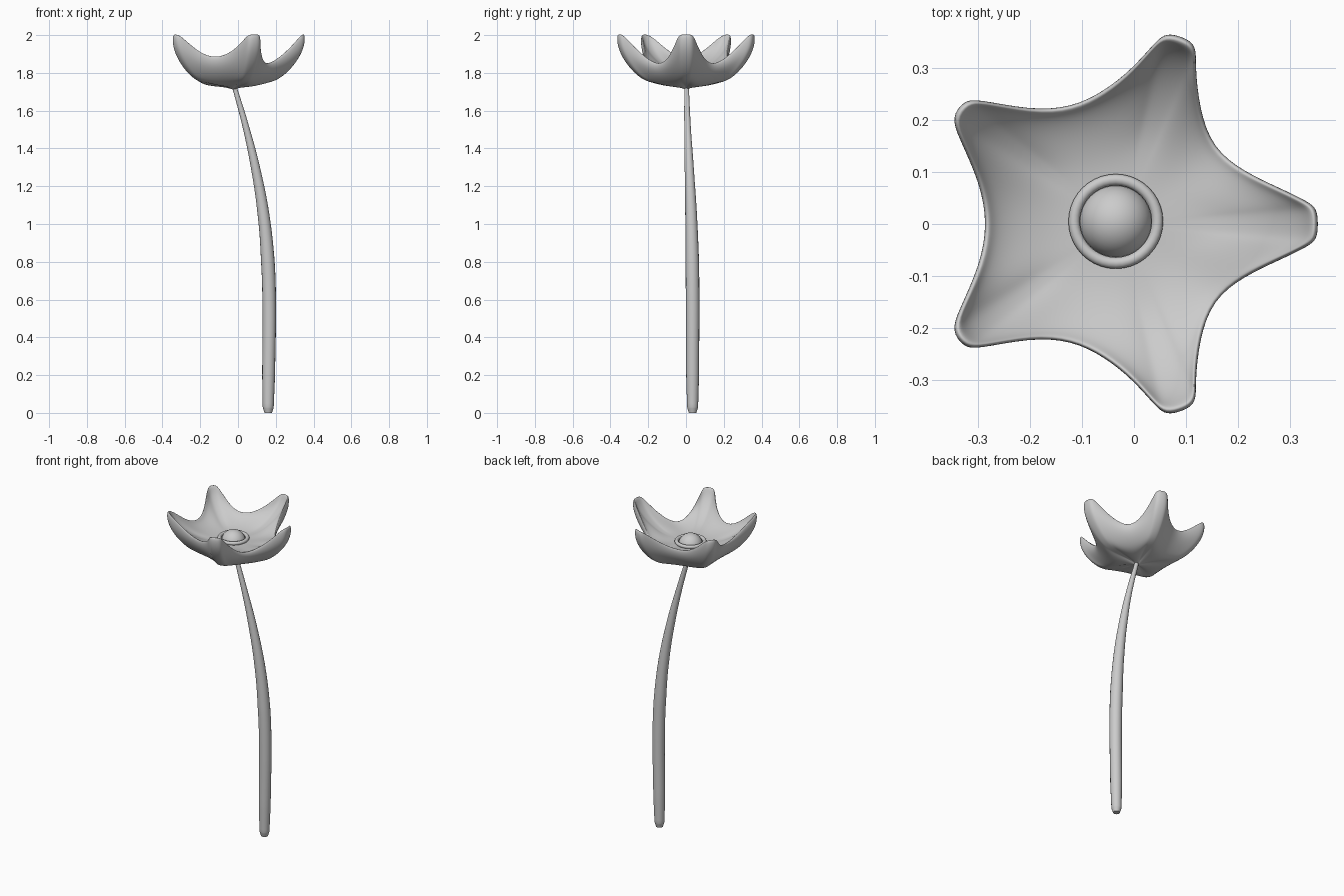
import bpy, bmesh
from mathutils import Vector

cube = bpy.data.objects.get("Cube")
if cube:
    bpy.data.objects.remove(cube, do_unlink=True)

grey = bpy.data.materials.new("light grey")
grey.use_nodes = True
colour = (0.6, 0.6, 0.6, 1)
grey.diffuse_color = colour
grey.node_tree.nodes["Principled BSDF"].inputs["Base Color"].default_value = colour


def finish(obj, name):
    obj.name = name
    obj.data.materials.append(grey)
    return obj


# Bell: half of the five-pointed rim, mirrored to close the loop
half_rim = [
    (0.352, 0, 2.005), (0.35, 0.028, 2.005), (0.335, 0.042, 1.995), (0.28, 0.068, 1.93),
    (0.21, 0.10, 1.87), (0.15, 0.145, 1.84), (0.125, 0.22, 1.88), (0.117, 0.30, 1.96),
    (0.12, 0.342, 2.005), (0.095, 0.357, 2.005), (0.062, 0.366, 2.005), (0.042, 0.35, 1.99),
    (0.0, 0.30, 1.94), (-0.055, 0.255, 1.90), (-0.12, 0.222, 1.88), (-0.20, 0.218, 1.90),
    (-0.30, 0.239, 1.99), (-0.325, 0.236, 2.005), (-0.35, 0.205, 2.005), (-0.335, 0.165, 1.98),
    (-0.295, 0.08, 1.90), (-0.28, 0, 1.88)]
rim = half_rim + [(x, -y, z) for x, y, z in half_rim[-2:0:-1]]
n = len(rim)
# (fraction of the reach, fraction of the rise), middle to rim
outer = [(0.1, 0.06), (0.3, 0.1), (0.55, 0.13), (0.72, 0.26),
         (0.88, 0.48), (0.985, 0.72), (1.01, 0.9), (1, 1)]
inner = [(0.12, 0), (0.3, 0.01), (0.48, 0.06), (0.65, 0.22),
         (0.81, 0.46), (0.93, 0.76), (0.97, 1)]
bm = bmesh.new()


def loft(hub_z, steps):
    """Concentric scaled copies of the rim around a hub; returns the last ring."""
    hub = Vector((-0.025, 0, hub_z))
    middle = bm.verts.new(hub)
    previous = None
    for reach, rise in steps:
        ring = []
        for p in rim:
            d = Vector(p) - hub
            ring.append(bm.verts.new(hub + Vector((d.x * reach, d.y * reach, d.z * rise))))
        for i in range(n):
            j = (i + 1) % n
            if previous:
                bm.faces.new((previous[i], ring[i], ring[j], previous[j]))
            else:
                bm.faces.new((middle, ring[i], ring[j]))
        previous = ring
    return previous


outer_edge = loft(1.71, outer)
inner_edge = loft(1.825, inner)
for i in range(n):
    j = (i + 1) % n
    bm.faces.new((outer_edge[i], outer_edge[j], inner_edge[j], inner_edge[i]))
bmesh.ops.recalc_face_normals(bm, faces=bm.faces)
for f in bm.faces:
    f.smooth = True
mesh = bpy.data.meshes.new("petal_bell")
bm.to_mesh(mesh)
bm.free()
bell = finish(bpy.data.objects.new("petal_bell", mesh), "petal_bell")
bpy.context.collection.objects.link(bell)
smooth = bell.modifiers.new("smooth", 'SUBSURF')
smooth.levels = smooth.render_levels = 2

# Flower middle: a low dome inside a ring
bpy.ops.mesh.primitive_uv_sphere_add(segments=32, ring_count=16, radius=0.07,
                                     location=(-0.035, 0.005, 1.812))
bpy.ops.object.shade_smooth()
finish(bpy.context.object, "centre_dome")
bpy.ops.mesh.primitive_torus_add(major_segments=40, minor_segments=12, major_radius=0.08,
                                 minor_radius=0.011, location=(-0.035, 0.005, 1.835))
bpy.ops.object.shade_smooth()
finish(bpy.context.object, "centre_ring")

# Stem: a bent, tapering tube with a rounded foot
path = [(0.16, 0.035, 0, 0.02), (0.16, 0.035, 0.03, 0.029), (0.162, 0.035, 0.2, 0.034),
        (0.165, 0.035, 0.6, 0.036), (0.158, 0.033, 0.8, 0.036), (0.135, 0.027, 1.05, 0.031),
        (0.092, 0.017, 1.3, 0.024), (0.04, 0.008, 1.52, 0.017), (-0.02, 0.003, 1.73, 0.012)]
curve = bpy.data.curves.new("stem", 'CURVE')
curve.dimensions = '3D'
curve.bevel_depth = 1
curve.bevel_resolution = 6
curve.use_fill_caps = True
curve.resolution_u = 8
spline = curve.splines.new('BEZIER')
spline.bezier_points.add(len(path) - 1)
for point, (x, y, z, r) in zip(spline.bezier_points, path):
    point.co = (x, y, z)
    point.radius = r
    point.handle_left_type = point.handle_right_type = 'AUTO'
stem = finish(bpy.data.objects.new("stem", curve), "stem")
bpy.context.collection.objects.link(stem)
